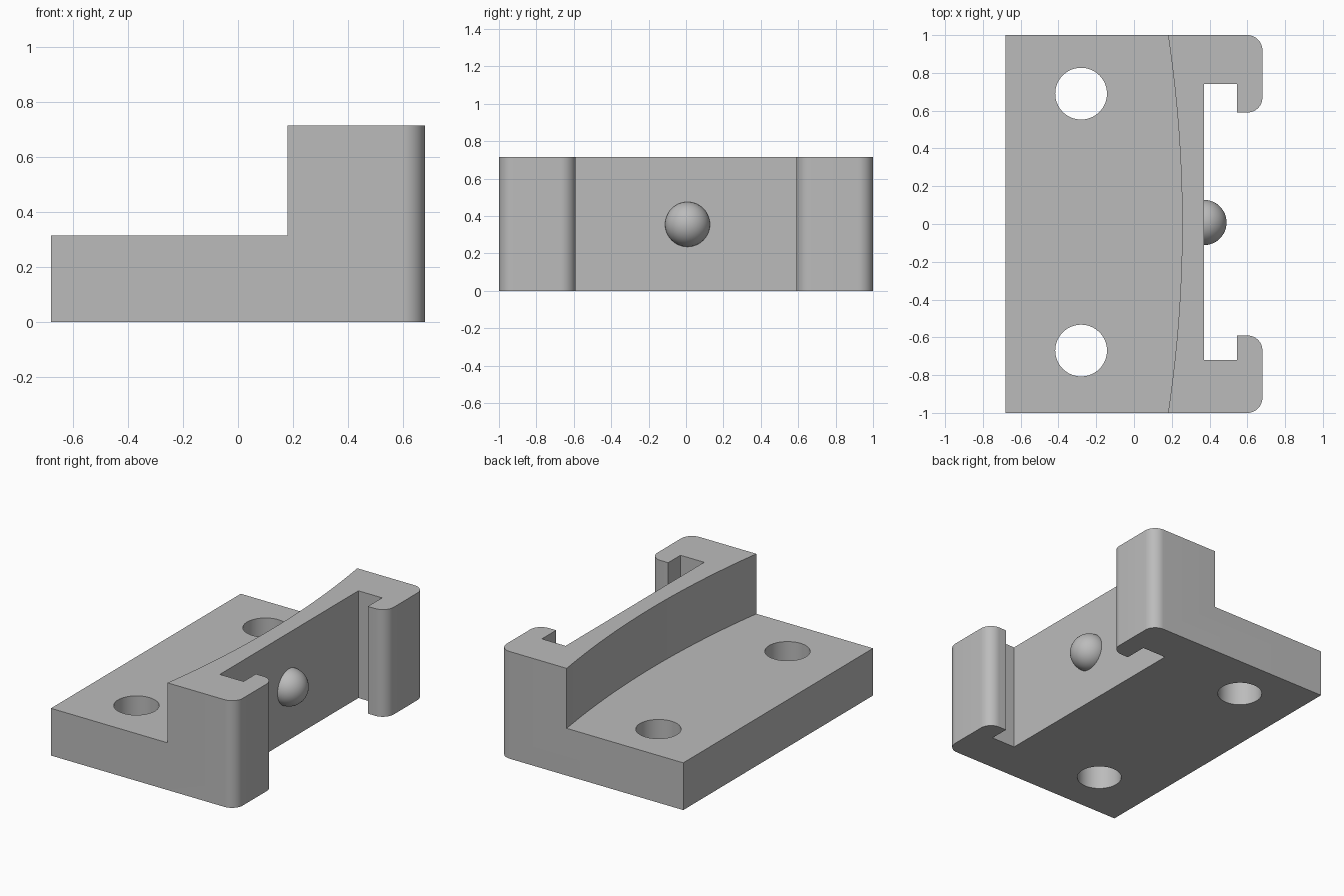
import bpy, bmesh, math
from mathutils import Vector

HEIGHT, STEP = 0.715, 0.315
LEFT, RIGHT, WALL, LIP = -0.68, 0.68, 0.37, 0.545
ROUND = 0.08

cube = bpy.data.objects.get("Cube")
if cube:
    bpy.data.objects.remove(cube, do_unlink=True)

grey = bpy.data.materials.new("plain grey")
grey.use_nodes = True
colour = (0.5, 0.5, 0.5, 1)
grey.diffuse_color = colour
grey.node_tree.nodes["Principled BSDF"].inputs["Base Color"].default_value = colour


def finish(name, bm):
    bmesh.ops.recalc_face_normals(bm, faces=bm.faces)
    mesh = bpy.data.meshes.new(name)
    bm.to_mesh(mesh)
    bm.free()
    mesh.materials.append(grey)
    obj = bpy.data.objects.new(name, mesh)
    bpy.context.collection.objects.link(obj)
    return obj


def extrude(name, outline, low, high):
    bm = bmesh.new()
    face = bm.faces.new([bm.verts.new((x, y, low)) for x, y in outline])
    top = bmesh.ops.extrude_face_region(bm, geom=[face])["geom"]
    verts = [v for v in top if isinstance(v, bmesh.types.BMVert)]
    bmesh.ops.translate(bm, verts=verts, vec=(0, 0, high - low))
    return finish(name, bm)


def arc(cx, cy, radius, start, end, steps):
    angles = [math.radians(start + (end - start) * i / steps) for i in range(steps + 1)]
    return [(cx + radius * math.cos(a), cy + radius * math.sin(a)) for a in angles]


def select(obj):
    bpy.ops.object.select_all(action="DESELECT")
    obj.select_set(True)
    bpy.context.view_layer.objects.active = obj


def hook(pocket):
    """Outline of one hooked arm, from the outer corner in to the wall."""
    lip = 0.59
    return (arc(RIGHT - ROUND, 1 - ROUND, ROUND, 90, 0, 12)
            + arc(RIGHT - ROUND, lip + ROUND, ROUND, 0, -90, 12)
            + [(LIP, lip), (LIP, pocket), (WALL, pocket)])


# Full-height block with a hooked arm at each end
back_arm = hook(0.74)
front_arm = [(x, -y) for x, y in reversed(hook(0.72))]
bracket = extrude("bracket_body", [(LEFT, -1), (LEFT, 1)] + back_arm + front_arm, 0, HEIGHT)

# Cutter that lowers the base plate and hollows the wall with a shallow arc
sag = 0.075
radius = (1 + sag ** 2) / (2 * sag)
spread = math.degrees(math.asin(1 / radius))
curve = arc(0.255 - radius, 0, radius, -spread, spread, 40)
end_x = curve[0][0]
step = [(-1, 1.1), (-1, -1.1), (end_x, -1.1)] + curve + [(end_x, 1.1)]
cutters = [extrude("step_cutter", step, STEP, 1)]

# Two screw holes through the base plate
for y in (0.69, -0.67):
    circle = arc(-0.28, y, 0.137, 0, 360, 64)[:-1]
    cutters.append(extrude("hole_cutter", circle, -0.1, 0.5))

for cutter in cutters:
    cutter.hide_render = True
    cut = bracket.modifiers.new("cut", "BOOLEAN")
    cut.operation, cut.solver, cut.object = "DIFFERENCE", "EXACT", cutter
    select(bracket)
    bpy.ops.object.modifier_apply(modifier=cut.name)
    bpy.data.objects.remove(cutter, do_unlink=True)

# Half-round bump on the wall between the arms
centre = Vector((WALL, 0.008, 0.355))
bm = bmesh.new()
bmesh.ops.create_uvsphere(bm, u_segments=48, v_segments=24, radius=0.12)
bmesh.ops.translate(bm, verts=bm.verts, vec=centre)
bmesh.ops.bisect_plane(bm, geom=bm.verts[:] + bm.edges[:] + bm.faces[:],
                       plane_co=centre - Vector((0.01, 0, 0)),
                       plane_no=(1, 0, 0), clear_inner=True)
bump = finish("locating_bump", bm)

for obj in (bracket, bump):
    select(obj)
    bpy.ops.object.shade_smooth_by_angle(angle=math.radians(30))
